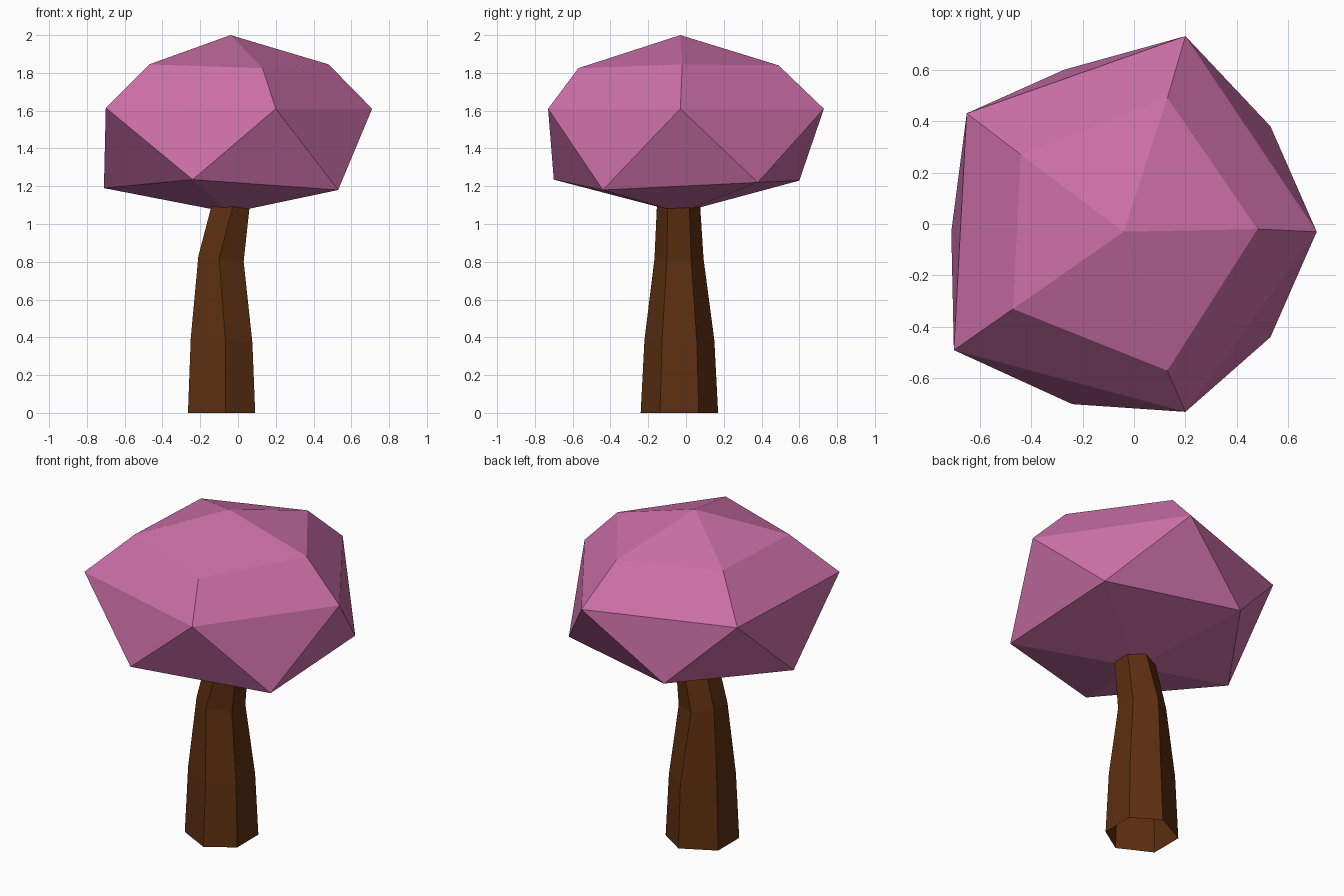
import bpy
from math import sin, cos, radians

cube = bpy.data.objects.get("Cube")
if cube:
    bpy.data.objects.remove(cube, do_unlink=True)


def material(name, rgb):
    mat = bpy.data.materials.new(name)
    mat.use_nodes = True
    mat.diffuse_color = (*rgb, 1)
    mat.node_tree.nodes["Principled BSDF"].inputs["Base Color"].default_value = (*rgb, 1)
    return mat


def loft(name, rings, mat, bottom=None, top=None, stagger=()):
    """Join equal rings, listed bottom to top; bands in stagger use triangles."""
    n = len(rings[0])
    verts = [p for ring in rings for p in ring]
    faces = []
    for r in range(len(rings) - 1):
        low, high = r * n, (r + 1) * n
        for i in range(n):
            j = (i + 1) % n
            if r in stagger:
                faces += [(low + i, high + j, high + i), (low + i, low + j, high + j)]
            else:
                faces.append((low + i, low + j, high + j, high + i))
    for tip, start, flip in ((bottom, 0, True), (top, (len(rings) - 1) * n, False)):
        if tip:
            verts.append(tip)
            for i in range(n):
                a, b = start + i, start + (i + 1) % n
                faces.append((b, a, len(verts) - 1) if flip else (a, b, len(verts) - 1))
    mesh = bpy.data.meshes.new(name)
    mesh.from_pydata(verts, [], faces)
    mesh.materials.append(mat)
    obj = bpy.data.objects.new(name, mesh)
    bpy.context.collection.objects.link(obj)
    return obj


pink = material("blossom pink", (0.60, 0.16, 0.39))
brown = material("bark brown", (0.108, 0.028, 0.005))

# Canopy: faceted crown, every ring starting near +x and turning towards +y
lower = [(0.53, 0.38, 1.22), (-0.27, 0.60, 1.23), (-0.71, -0.03, 1.19),
         (-0.24, -0.70, 1.235), (0.53, -0.44, 1.18)]
widest = [(0.71, -0.03, 1.61), (0.20, 0.73, 1.61), (-0.65, 0.43, 1.61),
          (-0.70, -0.49, 1.615), (0.20, -0.73, 1.61)]
shoulder = [(0.48, -0.02, 1.845), (0.13, 0.49, 1.84), (-0.44, 0.27, 1.845),
            (-0.47, -0.33, 1.845), (0.13, -0.57, 1.825)]
loft("canopy", [lower, widest, shoulder], pink,
     bottom=(-0.04, -0.03, 1.06), top=(-0.04, -0.03, 2.0), stagger=(0,))


# Trunk: bent hexagonal tube, open underneath
def trunk_ring(x, y, z, rx, ry, tilt, skew):
    ring = []
    for k in range(6):
        a = radians(30 + 60 * k)
        dx = rx * cos(a) / cos(radians(30))
        shift = skew if k in (1, 4) else 0
        ring.append((x + dx + shift, y + ry * sin(a), z - tilt * dx))
    return ring


trunk = [trunk_ring(-0.087, -0.035, 0.0, 0.178, 0.205, 0, 0.02),
         trunk_ring(-0.087, -0.035, 0.385, 0.163, 0.185, 0.07, 0.02),
         trunk_ring(-0.09, -0.037, 0.815, 0.12, 0.13, 0.12, -0.01),
         trunk_ring(-0.03, -0.04, 1.14, 0.095, 0.112, 0.15, 0.015)]
loft("trunk", trunk, brown)
